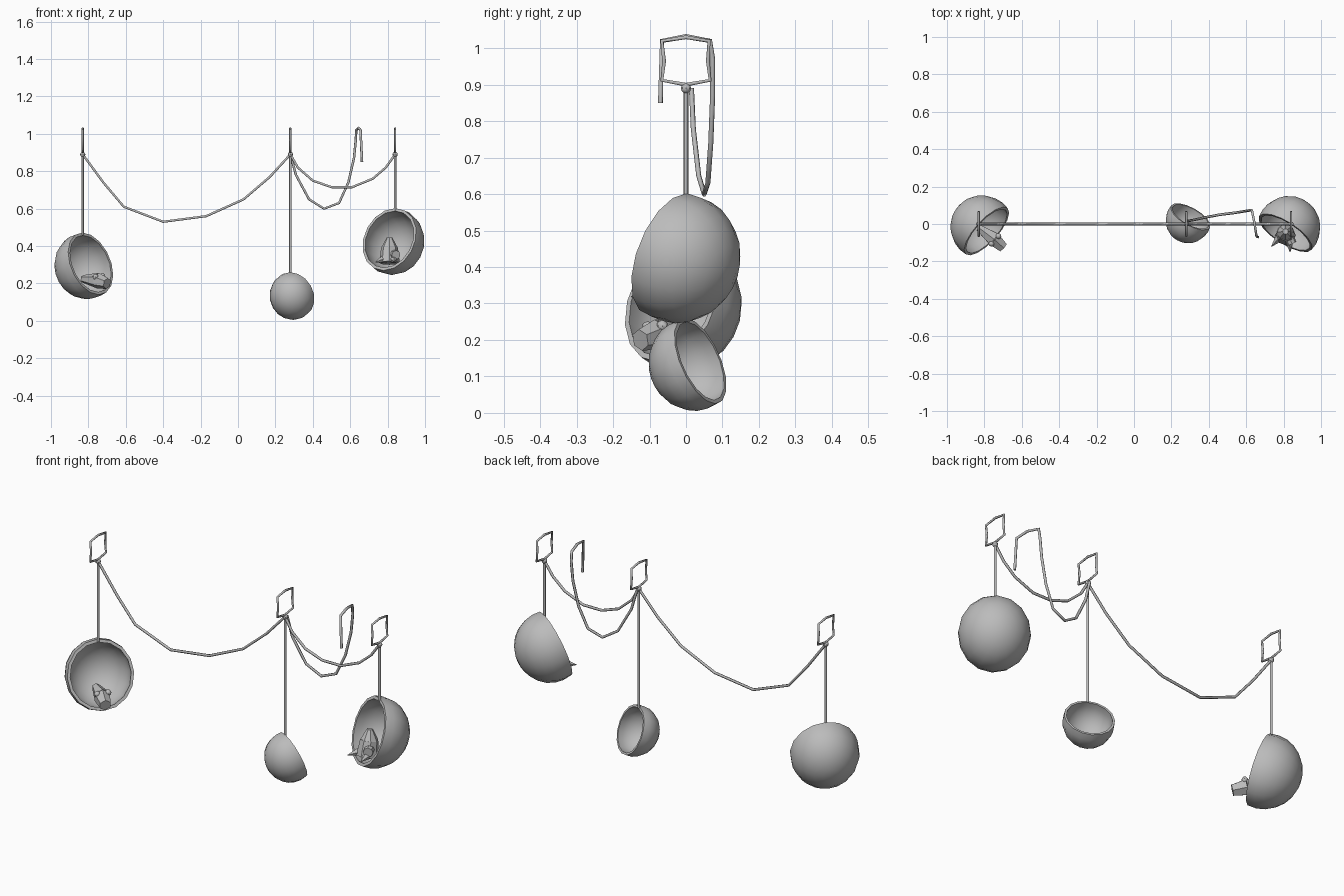
import bpy, bmesh, math
from mathutils import Vector, Matrix

if "Cube" in bpy.data.objects:
    bpy.data.objects.remove(bpy.data.objects["Cube"])

GREY = (0.5, 0.5, 0.5, 1)
grey = bpy.data.materials.new("plain_grey")
grey.use_nodes = True
grey.diffuse_color = GREY
grey.node_tree.nodes["Principled BSDF"].inputs["Base Color"].default_value = GREY


def finish(name, bm, angle=40):
    bmesh.ops.recalc_face_normals(bm, faces=bm.faces)
    mesh = bpy.data.meshes.new(name)
    bm.to_mesh(mesh)
    bm.free()
    mesh.materials.append(grey)
    mesh.shade_smooth()
    mesh.set_sharp_from_angle(angle=math.radians(angle))
    obj = bpy.data.objects.new(name, mesh)
    bpy.context.collection.objects.link(obj)
    return obj


def tube(name, points, radius=0.007, cyclic=False):
    curve = bpy.data.curves.new(name, "CURVE")
    curve.dimensions = "3D"
    curve.bevel_depth = radius
    curve.bevel_resolution = 1
    curve.use_fill_caps = True
    spline = curve.splines.new("POLY")
    spline.points.add(len(points) - 1)
    for p, co in zip(spline.points, points):
        p.co = (*co, 1)
    spline.use_cyclic_u = cyclic
    curve.materials.append(grey)
    obj = bpy.data.objects.new(name, curve)
    bpy.context.collection.objects.link(obj)


def cone(name, start, end, r1, r2, sides=6):
    a, b = Vector(start), Vector(end)
    turn = (b - a).to_track_quat("Z", "Y").to_matrix().to_4x4()
    bm = bmesh.new()
    bmesh.ops.create_cone(bm, cap_ends=True, segments=sides, radius1=r1, radius2=r2,
                          depth=(b - a).length,
                          matrix=Matrix.Translation((a + b) / 2) @ turn)
    finish(name, bm, 30)


def ball(name, centre, radius):
    bm = bmesh.new()
    bmesh.ops.create_uvsphere(bm, u_segments=8, v_segments=6, radius=radius,
                              matrix=Matrix.Translation(centre))
    finish(name, bm)


def bowl(name, top, facing, radius):
    """Thick open bowl hung from the top of its rim, opening along facing."""
    offset, wall, rings = radius * 0.2, radius * 0.085, 7
    profile = []
    for r, order in ((radius, range(rings + 1)), (radius - wall, range(rings, -1, -1))):
        rim = math.acos(offset / r)
        for i in order:
            t = math.pi + (rim - math.pi) * i / rings
            profile.append((r * math.sin(t), 0, r * math.cos(t) - offset))
    bm = bmesh.new()
    verts = [bm.verts.new(p) for p in profile]
    edges = [bm.edges.new(pair) for pair in zip(verts, verts[1:])]
    bmesh.ops.spin(bm, geom=verts + edges, cent=(0, 0, 0), axis=(0, 0, 1),
                   angle=math.tau, steps=16)
    bmesh.ops.remove_doubles(bm, verts=bm.verts, dist=0.0005)
    n = Vector(facing).normalized()
    side = Vector((0, 0, 1)).cross(n).normalized()
    up = n.cross(side) * 1.06
    centre = Vector(top) - up * (math.sqrt(radius ** 2 - offset ** 2) - wall / 2)
    frame = Matrix((side, up, n)).transposed().to_4x4()
    bm.transform(Matrix.Translation(centre) @ frame)
    finish(name, bm)


# Hanging units: wall ring, knot, cord and bowl
KNOT = 0.89
RING = [(0, 1.03), (0.063, 1.02), (0.06, 0.965), (0.066, 0.912),
        (0, 0.9), (-0.066, 0.912), (-0.06, 0.965), (-0.066, 1.02)]
UNITS = [("right", -0.83, 0.465, (0.68, -0.62, 0.33), 0.17),
         ("middle", 0.28, 0.255, (0.45, 0.8, 0.37), 0.122),
         ("left", 0.84, 0.595, (-0.5, -0.78, 0.33), 0.17)]
for label, x, z, facing, radius in UNITS:
    tube(label + "_ring", [(x, y, h) for y, h in RING], 0.006, True)
    ball(label + "_knot", (x, 0, KNOT), 0.014)
    tube(label + "_cord", [(x, 0, KNOT), (x, 0, z - 0.005)])
    bowl(label + "_bowl", (x, 0, z), facing, radius)

# Sagging ropes between the rings
LONG = [(-0.83, KNOT), (-0.72, 0.74), (-0.61, 0.61), (-0.4, 0.53), (-0.17, 0.56),
        (0.03, 0.65), (0.17, 0.77), (0.28, KNOT)]
SHORT = [(0.28, KNOT), (0.32, 0.82), (0.4, 0.75), (0.5, 0.715), (0.61, 0.715),
         (0.72, 0.76), (0.79, 0.82), (0.84, KNOT)]
tube("long_rope", [(x, 0, z) for x, z in LONG])
tube("short_rope", [(x, 0, z) for x, z in SHORT])

# Loose rope that ends in a hook
tube("loose_rope", [(0.28, 0.015, KNOT), (0.31, 0.02, 0.78), (0.38, 0.035, 0.65),
                    (0.46, 0.05, 0.6), (0.54, 0.06, 0.63), (0.59, 0.068, 0.74),
                    (0.62, 0.073, 0.87), (0.63, 0.073, 0.97), (0.632, 0.066, 1.02),
                    (0.645, 0, 1.032), (0.655, -0.066, 1.02), (0.663, -0.07, 0.85)])

# Small creature leaning out of the right bowl
cone("right_creature_body", (-0.83, -0.02, 0.225), (-0.75, -0.08, 0.215), 0.02, 0.042)
cone("right_creature_snout", (-0.75, -0.08, 0.215), (-0.7, -0.125, 0.2), 0.042, 0.03)
for label, centre in (("left", (-0.725, -0.065, 0.238)), ("right", (-0.762, -0.105, 0.235))):
    ball("right_creature_%s_eye" % label, centre, 0.016)

# Small creature sitting in the left bowl
cone("left_creature_body", (0.81, -0.06, 0.31), (0.81, -0.045, 0.39), 0.055, 0.045, 8)
cone("left_creature_head", (0.81, -0.045, 0.39), (0.81, -0.04, 0.445), 0.045, 0.015, 8)
cone("left_creature_disc", (0.825, -0.06, 0.355), (0.845, -0.105, 0.352), 0.027, 0.025, 8)
cone("left_creature_right_foot", (0.78, -0.07, 0.33), (0.735, -0.12, 0.315), 0.025, 0.002, 5)
cone("left_creature_left_foot", (0.83, -0.085, 0.33), (0.835, -0.15, 0.318), 0.025, 0.002, 5)
